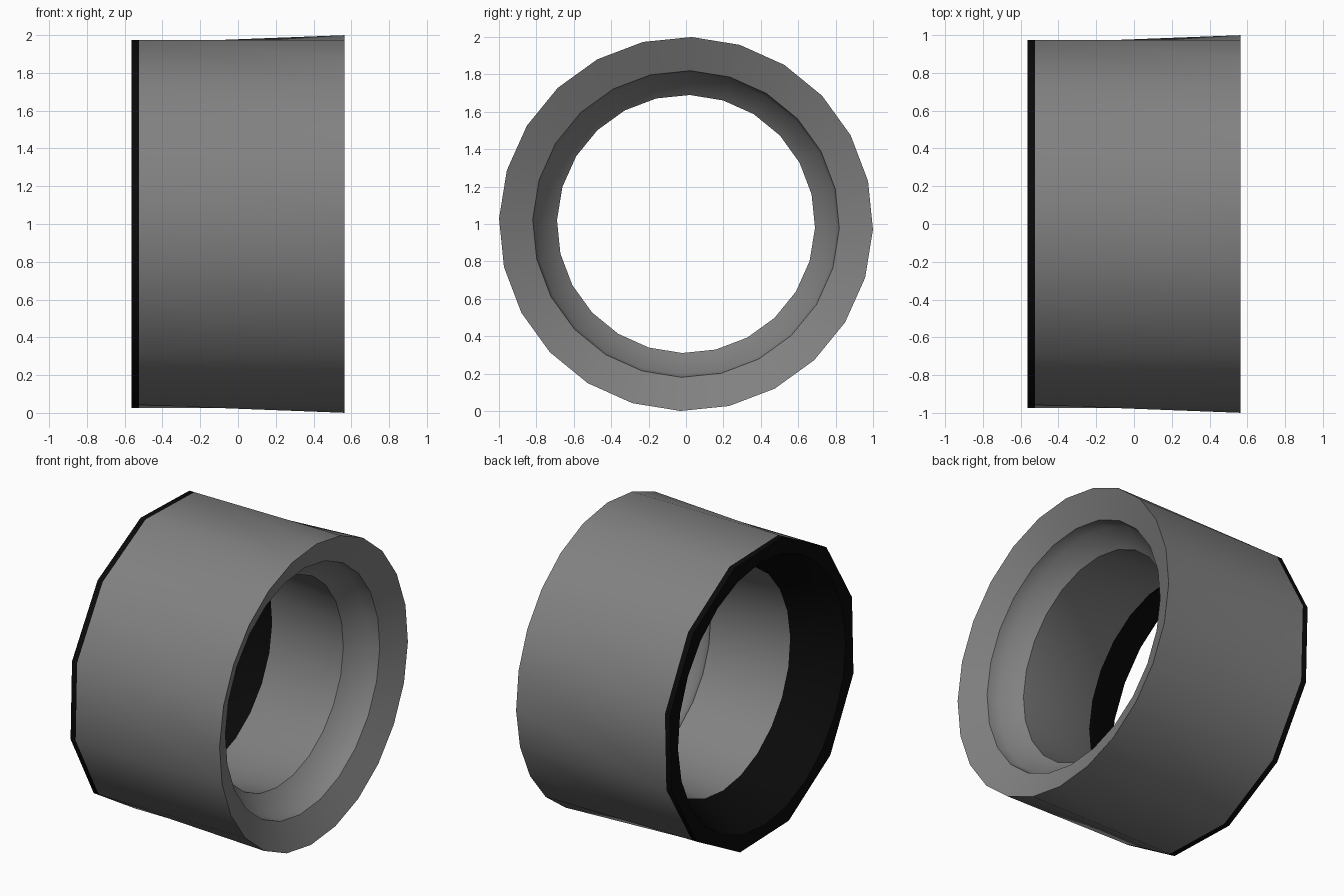
import bpy, bmesh, math

cube = bpy.data.objects.get("Cube")
if cube:
    bpy.data.objects.remove(cube, do_unlink=True)


def material(name, value):
    mat = bpy.data.materials.new(name)
    mat.use_nodes = True
    colour = (value, value, value, 1)
    mat.diffuse_color = colour
    mat.node_tree.nodes["Principled BSDF"].inputs["Base Color"].default_value = colour
    return mat


SIDES = 24
TWIST = math.radians(1.7)
GREY, BLACK = 0, 1
bm = bmesh.new()


def ring(x, radius, coarse=False):
    """Ring around the x axis; a coarse ring shares each vertex between two slots."""
    verts = []
    for i in range(SIDES):
        if coarse and i % 2 == 0:
            verts.append(None)
            continue
        a = TWIST + math.tau * i / SIDES
        verts.append(bm.verts.new((x, radius * math.sin(a), 1 + radius * math.cos(a))))
    return [v or verts[(i + 1) % SIDES] for i, v in enumerate(verts)]


def bridge(a, b, mat):
    """Join two rings, splitting quads into triangles where the side count changes."""
    for i in range(SIDES):
        j = (i + 1) % SIDES
        corners = list(dict.fromkeys([a[i], a[j], b[j], b[i]]))
        if len(corners) < 3:
            continue
        mixed = len(set(a)) != len(set(b))
        if mixed and len(corners) == 4:
            parts = [(a[i], a[j], b[j]), (a[i], b[j], b[i])]
        else:
            parts = [corners]
        for part in parts:
            bm.faces.new(part).material_index = mat


# Closed profile: outer wall, front dish, step, bore, dark rear funnel and rear rim
rear_rim = ring(-0.563, 1.0, coarse=True)
band_edge = ring(-0.525, 1.0, coarse=True)
front_rim = ring(0.563, 1.0)
dish = ring(0.48, 0.82)
step = ring(0.40, 0.805)
bore_front = ring(0.30, 0.69)
bore_rear = ring(-0.26, 0.735)
funnel = ring(-0.563, 0.89)

bridge(rear_rim, band_edge, BLACK)
bridge(front_rim, band_edge, GREY)
grey_inside = [front_rim, dish, step, bore_front, bore_rear]
for a, b in zip(grey_inside, grey_inside[1:]):
    bridge(a, b, GREY)
bridge(bore_rear, funnel, BLACK)
bridge(funnel, rear_rim, BLACK)
bmesh.ops.recalc_face_normals(bm, faces=bm.faces[:])

mesh = bpy.data.meshes.new("ring_collar")
bm.to_mesh(mesh)
bm.free()
mesh.materials.append(material("mid_grey", 0.22))
mesh.materials.append(material("black", 0.003))
collar = bpy.data.objects.new("ring_collar", mesh)
bpy.context.collection.objects.link(collar)
bpy.context.view_layer.objects.active = collar
collar.select_set(True)
bpy.ops.object.shade_smooth_by_angle(angle=math.radians(40))
